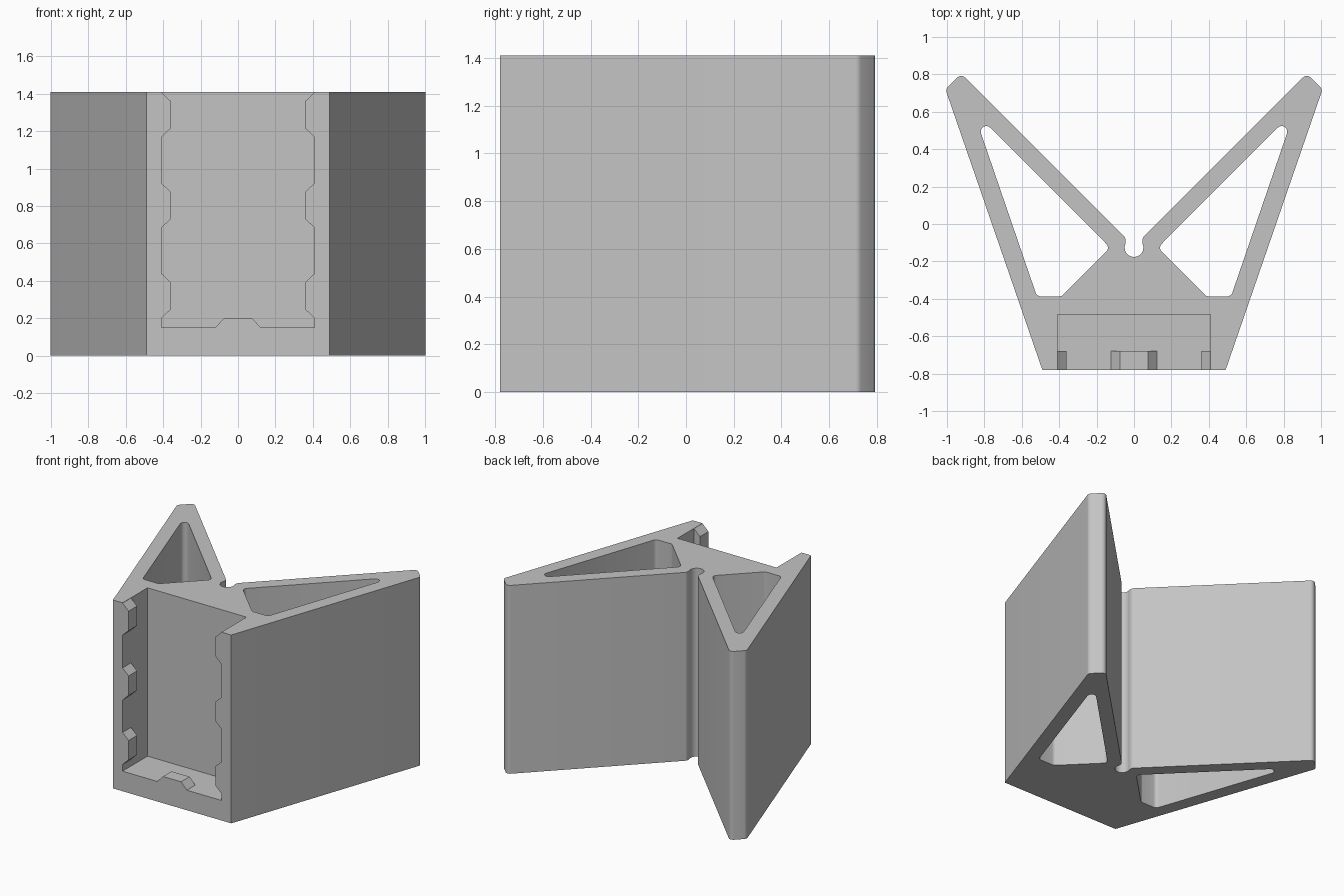
import bpy, bmesh, math
from mathutils import Vector

cube = bpy.data.objects.get("Cube")
if cube:
    bpy.data.objects.remove(cube, do_unlink=True)

HEIGHT = 1.41

grey = bpy.data.materials.new("plain grey")
grey.use_nodes = True
COLOUR = (0.55, 0.55, 0.55, 1)
grey.diffuse_color = COLOUR
grey.node_tree.nodes["Principled BSDF"].inputs["Base Color"].default_value = COLOUR


def fillet(corners, steps=6):
    """Round each (x, y, radius) corner of a closed outline."""
    out = []
    for i, (x, y, r) in enumerate(corners):
        p = Vector((x, y))
        if r == 0:
            out.append(p)
            continue
        a = (Vector(corners[i - 1][:2]) - p).normalized()
        b = (Vector(corners[(i + 1) % len(corners)][:2]) - p).normalized()
        half = a.angle(b) / 2
        centre = p + (a + b).normalized() * r / math.sin(half)
        start = p + a * r / math.tan(half) - centre
        end = p + b * r / math.tan(half) - centre
        turn = start.angle_signed(end)
        for k in range(steps + 1):
            t = -turn * k / steps
            c, s = math.cos(t), math.sin(t)
            out.append(centre + Vector((start.x * c - start.y * s,
                                        start.x * s + start.y * c)))
    return out


def prism(name, outline, low, high, axis="z"):
    """Extrude an outline along z, or an (x, z) outline along y."""
    bm = bmesh.new()
    place = (lambda p, d: (p[0], p[1], d)) if axis == "z" else (lambda p, d: (p[0], d, p[1]))
    face = bm.faces.new([bm.verts.new(place(p, low)) for p in outline])
    top = bmesh.ops.extrude_face_region(bm, geom=[face])["geom"]
    shift = Vector(place((0, 0), high - low))
    bmesh.ops.translate(bm, vec=shift, verts=[g for g in top if isinstance(g, bmesh.types.BMVert)])
    bmesh.ops.recalc_face_normals(bm, faces=bm.faces)
    mesh = bpy.data.meshes.new(name)
    bm.to_mesh(mesh)
    bm.free()
    mesh.materials.append(grey)
    obj = bpy.data.objects.new(name, mesh)
    bpy.context.collection.objects.link(obj)
    return obj


def cut(target, cutter):
    """Subtract the cutter from the target, then discard it."""
    cutter.hide_render = True
    mod = target.modifiers.new("cut", "BOOLEAN")
    mod.operation, mod.solver, mod.object = "DIFFERENCE", "EXACT", cutter
    bpy.context.view_layer.objects.active = target
    bpy.ops.object.modifier_apply(modifier=mod.name)
    bpy.data.objects.remove(cutter, do_unlink=True)


# V-shaped body outline, right half then mirrored, with a round relief slot
half = fillet([(0, -0.78, 0), (0.49, -0.78, 0), (1.008, 0.72, 0.03),
               (0.924, 0.804, 0.03), (0.045, -0.075, 0.03), (0.045, -0.12, 0)])[1:]
half = [p for p in half if p.y > -0.119 or p.y < -0.5]
arc = [Vector((0.05 * math.cos(t), -0.126 + 0.05 * math.sin(t)))
       for t in (math.radians(25 - 115 * k / 10) for k in range(11))]
half += arc
outline = half + [Vector((-p.x, p.y)) for p in reversed(half[:-1])]
body = prism("wedge_bracket_body", outline, 0, HEIGHT)

# Triangular lightening holes through both arms
for side in (1, -1):
    hole = fillet([(side * x, y, 0.03) for x, y in
                   ((0.127, -0.127), (0.387, -0.387), (0.519, -0.387), (0.86, 0.607))])
    cut(body, prism("arm_hole_cutter", hole, -0.2, HEIGHT + 0.2))

# Front pocket, open at the top, with retaining teeth left along its rim
pocket = prism("pocket_cutter", [(-0.41, 0.15), (0.41, 0.15), (0.41, 1.6), (-0.41, 1.6)],
               -0.9, -0.485, "y")
for mid in (0.32, 0.803, 1.288):
    for side in (1, -1):
        tooth = [(side * 0.36, mid - 0.073), (side * 0.36, mid + 0.073),
                 (side * 0.46, mid + 0.167), (side * 0.46, mid - 0.167)]
        cut(pocket, prism("side_tooth_cutter", tooth, -1, -0.68, "y"))
floor_tooth = [(-0.075, 0.2), (0.075, 0.2), (0.17, 0.1), (-0.17, 0.1)]
cut(pocket, prism("floor_tooth_cutter", floor_tooth, -1, -0.68, "y"))
cut(body, pocket)

# Smooth the rounded corners, keep the edges crisp
bpy.ops.object.select_all(action="DESELECT")
body.select_set(True)
bpy.context.view_layer.objects.active = body
bpy.ops.object.shade_smooth_by_angle(angle=math.radians(30))
